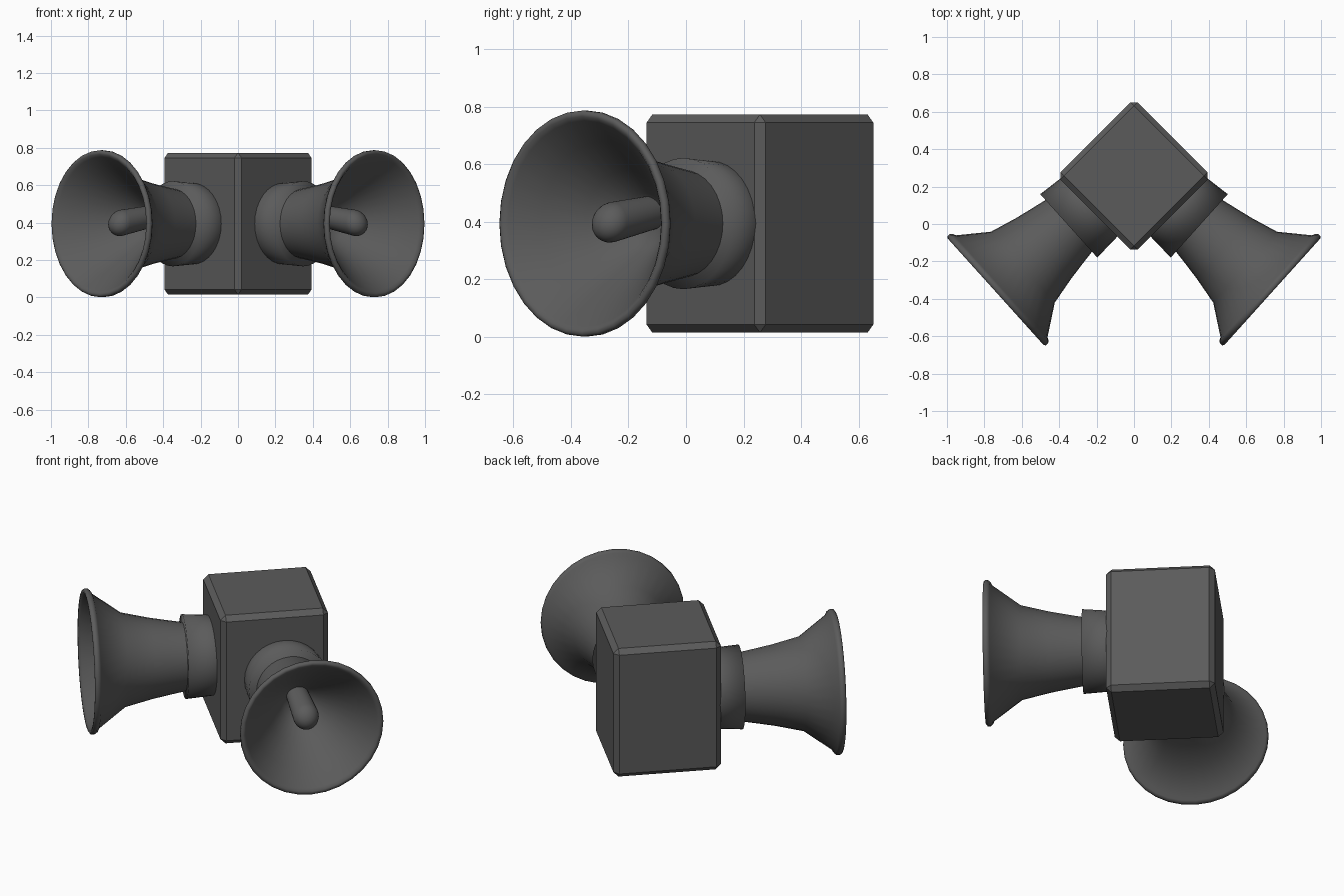
import bpy, bmesh, math
from mathutils import Vector

if "Cube" in bpy.data.objects:
    bpy.data.objects.remove(bpy.data.objects["Cube"])

A = math.radians(42)
AXIS = Vector((math.cos(A), -math.sin(A), 0))   # horn direction
SIDE = Vector((math.sin(A), math.cos(A), 0))
UP = Vector((0, 0, 1))
BASE = Vector((0.349, -0.010, 0.394))           # front of collar
SEG = 32

dark = bpy.data.materials.new("dark_plastic")
dark.diffuse_color = (0.105, 0.105, 0.105, 1)
dark.use_nodes = True
dark.node_tree.nodes["Principled BSDF"].inputs["Base Color"].default_value = dark.diffuse_color


def lathe(name, profile, angle, droop=0.0):
    """Revolve (distance, radius) points about the horn axis, mirrored across x."""
    bm = bmesh.new()
    rings = []
    for t, r in profile:
        c = BASE + AXIS * t + UP * droop * (0.40 - t)
        if r == 0:
            rings.append([bm.verts.new(c)] * SEG)
        else:
            rings.append([bm.verts.new(c + r * (SIDE * math.cos(a) + UP * math.sin(a)))
                          for a in (2 * math.pi * i / SEG for i in range(SEG))])
    for p, q in zip(rings, rings[1:]):
        for i in range(SEG):
            j = (i + 1) % SEG
            bm.faces.new(list(dict.fromkeys((p[i], p[j], q[j], q[i]))))
    bmesh.ops.recalc_face_normals(bm, faces=bm.faces)
    me = bpy.data.meshes.new(name)
    bm.to_mesh(me)
    bm.free()
    me.materials.append(dark)
    ob = bpy.data.objects.new(name, me)
    bpy.context.collection.objects.link(ob)
    bpy.ops.object.select_all(action='DESELECT')
    ob.select_set(True)
    bpy.context.view_layer.objects.active = ob
    bpy.ops.object.shade_smooth_by_angle(angle=math.radians(angle))
    mod = ob.modifiers.new("Mirror", 'MIRROR')
    mod.use_mirror_merge = False
    return ob


# Chamfered central housing, turned corner-forward
bpy.ops.mesh.primitive_cube_add(size=1, location=(0, 0.257, 0.394), rotation=(0, 0, math.pi / 4))
box = bpy.context.object
box.name = "housing"
box.scale = (0.585, 0.585, 0.758)
bpy.ops.object.transform_apply(location=False, rotation=False, scale=True)
box.data.materials.append(dark)
bev = box.modifiers.new("Bevel", 'BEVEL')
bev.width = 0.028
bev.segments = 1

# Collars where the horns meet the housing
lathe("horn_collar", [(-0.27, 0), (-0.27, 0.208), (0, 0.228), (0, 0)], 120)

# Horn shell: outer flare, rolled lip, inner funnel
lathe("horn", [
    (-0.03, 0), (-0.03, 0.182), (0, 0.186), (0.09, 0.202), (0.18, 0.219), (0.33, 0.255),
    (0.482, 0.366), (0.490, 0.383), (0.502, 0.393), (0.518, 0.393), (0.526, 0.384),
    (0.525, 0.372), (0.512, 0.358), (0.42, 0.283), (0.30, 0.185), (0.20, 0.105),
    (0.17, 0.07), (0.15, 0)], 120)

# Central rod with domed tip, drooping slightly towards the mouth
dome = [(0.37 + 0.07 * math.sin(k * math.pi / 12), 0.07 * math.cos(k * math.pi / 12))
        for k in range(6)]
lathe("horn_driver", [(0.13, 0), (0.13, 0.058)] + dome + [(0.44, 0)], 60, droop=0.16)
